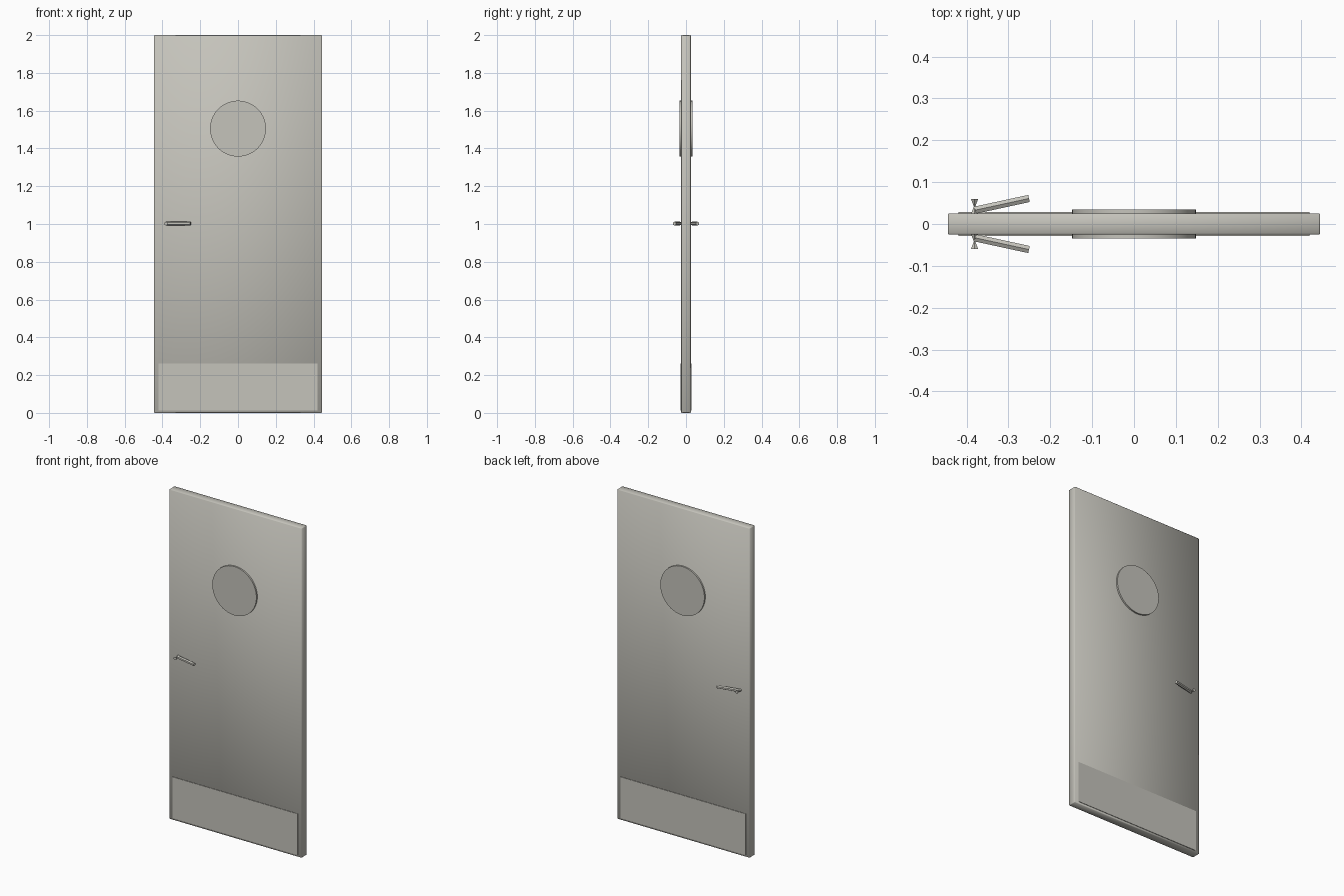
import bpy
import math
from mathutils import Vector

cube = bpy.data.objects.get("Cube")
if cube:
    bpy.data.objects.remove(cube, do_unlink=True)

WIDTH, HEIGHT, DEPTH = 0.89, 2.0, 0.051

grey = bpy.data.materials.new("warm_grey")
grey.use_nodes = True
colour = (0.56, 0.55, 0.5, 1)
grey.diffuse_color = colour
grey.node_tree.nodes["Principled BSDF"].inputs["Base Color"].default_value = colour


def finish(name):
    obj = bpy.context.object
    obj.name = name
    obj.data.materials.append(grey)
    return obj


def box(name, size, centre):
    bpy.ops.mesh.primitive_cube_add(size=1, location=centre)
    obj = finish(name)
    obj.scale = size
    bpy.ops.object.transform_apply(location=False, rotation=False, scale=True)
    return obj


def rod(name, start, end, r_start, r_end, sides):
    start, end = Vector(start), Vector(end)
    axis = end - start
    # Two rotations lay the rod along its axis with one corner line on top
    bpy.ops.mesh.primitive_cone_add(vertices=sides, radius1=r_start, radius2=r_end,
                                    depth=axis.length, location=(start + end) / 2)
    obj = finish(name)
    obj.rotation_euler = axis.to_track_quat('Z', 'Y').to_euler()
    return obj


# Door slab with finely eased, softly shaded edges
slab = box("door_slab", (WIDTH, DEPTH, HEIGHT), (0, 0, HEIGHT / 2))
bevel = slab.modifiers.new("eased_edges", 'BEVEL')
bevel.width = 0.003
bevel.segments = 1
bpy.ops.object.shade_smooth()

# Round window passing through the slab
rod("round_window", (0, -0.035, 1.505), (0, 0.035, 1.505), 0.148, 0.148, 64)
bpy.ops.object.shade_smooth_by_angle(angle=math.radians(30))

# Kick plate and lever handle on each face
for side, label in ((-1, "front"), (1, "back")):
    box("kick_plate_" + label, (0.84, 0.004, 0.25), (0, side * 0.0265, 0.137))
    rod("handle_lever_" + label, (-0.38, side * 0.033, 1.002),
        (-0.251, side * 0.061, 1.002), 0.01, 0.01, 6)
    # Waisted spindle made of two opposed cones
    waist = (-0.381, side * 0.042, 1.002)
    rod("spindle_base_" + label, (-0.381, side * 0.024, 1.002), waist, 0.01, 0.002, 6)
    rod("spindle_cap_" + label, waist, (-0.381, side * 0.06, 1.002), 0.002, 0.01, 6)
